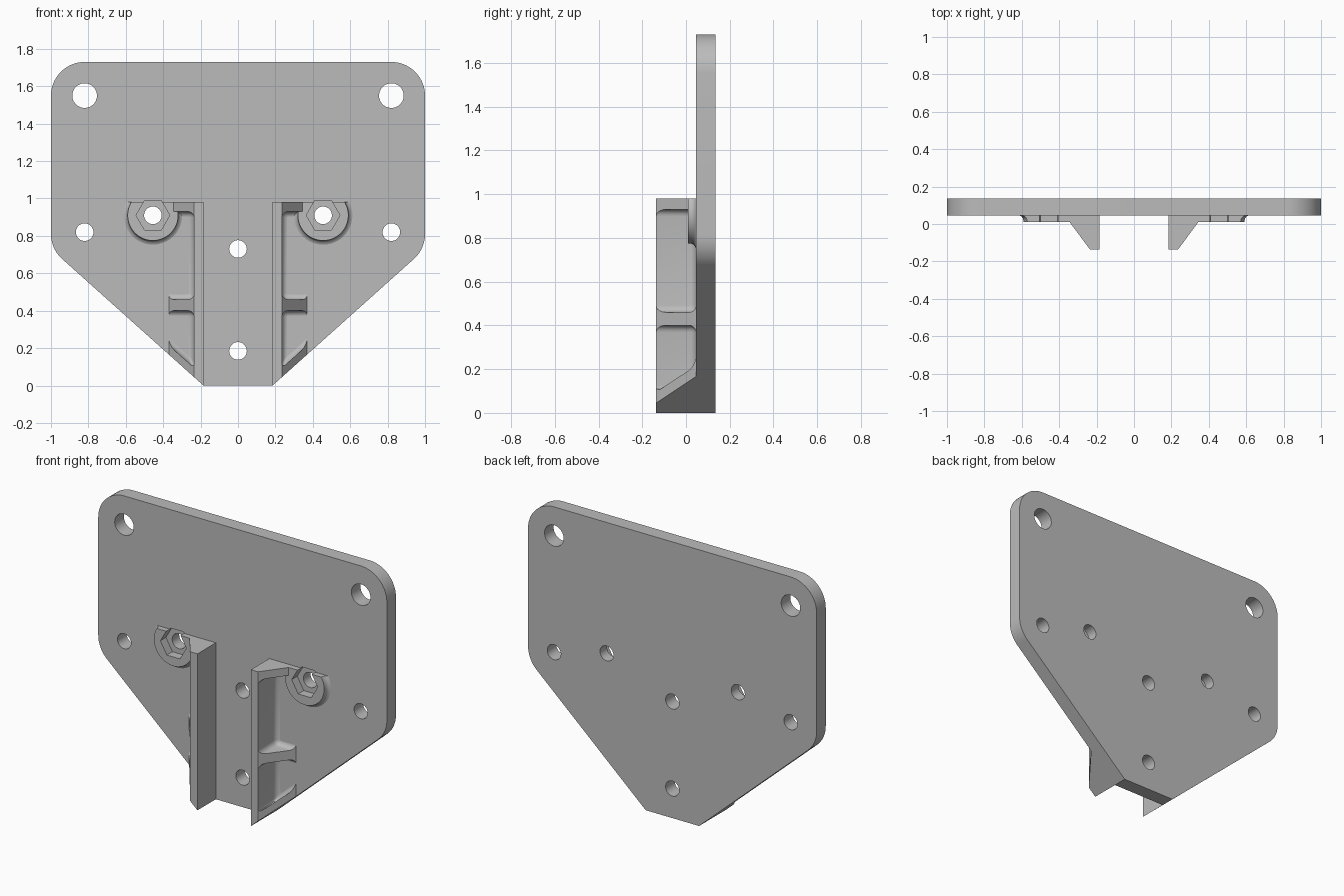
import bpy, bmesh
from math import cos, sin, tan, pi, radians
from mathutils import Vector

if "Cube" in bpy.data.objects:
    bpy.data.objects.remove(bpy.data.objects["Cube"])

FRONT, BACK = 0.045, 0.135      # plate faces
WALL_FRONT, WALL_TOP = -0.137, 0.98

grey = bpy.data.materials.new("plain grey")
grey.use_nodes = True
grey.diffuse_color = (0.5, 0.5, 0.5, 1)
grey.node_tree.nodes["Principled BSDF"].inputs["Base Color"].default_value = (0.5, 0.5, 0.5, 1)


def loft(name, rings):
    """Closed solid through a list of equal-length point rings."""
    bm = bmesh.new()
    loops = [[bm.verts.new(p) for p in ring] for ring in rings]
    n = len(loops[0])
    for a, b in zip(loops, loops[1:]):
        for i in range(n):
            j = (i + 1) % n
            bm.faces.new((a[i], a[j], b[j], b[i]))
    bm.faces.new(loops[0])
    bm.faces.new(loops[-1])
    bmesh.ops.recalc_face_normals(bm, faces=bm.faces)
    mesh = bpy.data.meshes.new(name)
    bm.to_mesh(mesh)
    bm.free()
    mesh.materials.append(grey)
    obj = bpy.data.objects.new(name, mesh)
    bpy.context.collection.objects.link(obj)
    return obj


def prism_y(name, pts, y0, y1):
    return loft(name, [[(x, y, z) for x, z in pts] for y in (y0, y1)])


def prism_z(name, pts, z0, z1):
    return loft(name, [[(x, y, z) for x, y in pts] for z in (z0, z1)])


def circle(x, z, r, n=48):
    return [(x + r * cos(2 * pi * i / n), z + r * sin(2 * pi * i / n)) for i in range(n)]


def apply_modifiers(obj):
    bpy.context.view_layer.update()
    deps = bpy.context.evaluated_depsgraph_get()
    mesh = bpy.data.meshes.new_from_object(obj.evaluated_get(deps))
    obj.modifiers.clear()
    obj.data = mesh


def cut(obj, cutter, operation="DIFFERENCE"):
    mod = obj.modifiers.new("cut", "BOOLEAN")
    mod.operation, mod.object, mod.solver = operation, cutter, "EXACT"
    apply_modifiers(obj)


def round_edges(obj, width):
    mod = obj.modifiers.new("round", "BEVEL")
    mod.width, mod.segments, mod.limit_method = width, 5, "NONE"
    apply_modifiers(obj)


def rounded(corners):
    """Outline from (x, z, radius) corners."""
    out = []
    for i, (x, z, r) in enumerate(corners):
        p = Vector((x, z))
        if r == 0:
            out.append(p)
            continue
        d1 = (Vector(corners[i - 1][:2]) - p).normalized()
        d2 = (Vector(corners[(i + 1) % len(corners)][:2]) - p).normalized()
        half = d1.angle(d2) / 2
        c = p + (d1 + d2).normalized() * r / sin(half)
        a, b = p + d1 * r / tan(half) - c, p + d2 * r / tan(half) - c
        out += [c + a.lerp(b, k / 12).normalized() * r for k in range(13)]
    return out


# Mounting plate
outline = rounded([(1, 1.73, .18), (-1, 1.73, .18), (-1, .73, .18),
                   (-.185, 0, 0), (.185, 0, 0), (1, .73, .18)])
plate = prism_y("mounting_plate", outline, FRONT, BACK)
clip = prism_y("outline_cutter", outline, -1, 1)
helpers = [clip]
parts = [plate]

# Screw holes in the plate
holes = [(0, .73, .047), (0, .185, .047)]
for s in (1, -1):
    holes += [(s * .82, 1.55, .066), (s * .82, .82, .047)]
for x, z, r in holes:
    drill = prism_y("hole_cutter", circle(x, z, r), -1, 1)
    cut(plate, drill)
    helpers.append(drill)

for s, side in ((1, "left"), (-1, "right")):
    def flip(pts):
        return [(s * x, v) for x, v in pts]

    # Guide wall with ribs: a wedge hollowed by two round-edged pockets
    wall = prism_z(side + "_ribbed_wall", flip([
        (.185, WALL_FRONT), (.235, WALL_FRONT), (.381, .06), (.185, .06)]), -.1, WALL_TOP)
    cut(wall, clip, "INTERSECT")
    pockets = [[(.235, .46), (.6, .46), (.6, .93), (.235, .93)],
               [(.235, .095), (.45, .287), (.45, .4), (.235, .4)]]
    for pts in pockets:
        pocket = prism_y("pocket_cutter", flip(pts), -.4, FRONT + .001)
        round_edges(pocket, .032)
        cut(wall, pocket)
        helpers.append(pocket)

    # Nut boss with flared foot and flat top
    bx, bz = s * .455, .91
    rings = [(.135, .01), (.136, .022), (.14, .033), (.146, .04), (.157, FRONT), (.157, .055)]
    boss = loft(side + "_nut_boss",
                [[(x, y, z) for x, z in circle(bx, bz, r)] for r, y in rings])
    top = prism_z("boss_top_cutter", [(-1, -1), (1, -1), (1, 1), (-1, 1)], WALL_TOP, 1.5)
    cut(boss, top)

    # Hexagonal nut seat and bolt hole
    seat = prism_y("nut_cutter", circle(bx, bz, .09, 6), -.02, .065)
    bolt = prism_y("bolt_cutter", circle(bx, bz, .047), -1, 1)
    for obj in (plate, boss, wall):
        cut(obj, seat)
    cut(plate, bolt)
    helpers += [top, seat, bolt]
    parts += [wall, boss]

for h in helpers:
    bpy.data.objects.remove(h)

# Smooth shading with sharp edges kept
bpy.ops.object.select_all(action="DESELECT")
for obj in parts:
    obj.select_set(True)
bpy.context.view_layer.objects.active = plate
bpy.ops.object.shade_smooth_by_angle(angle=radians(30))
